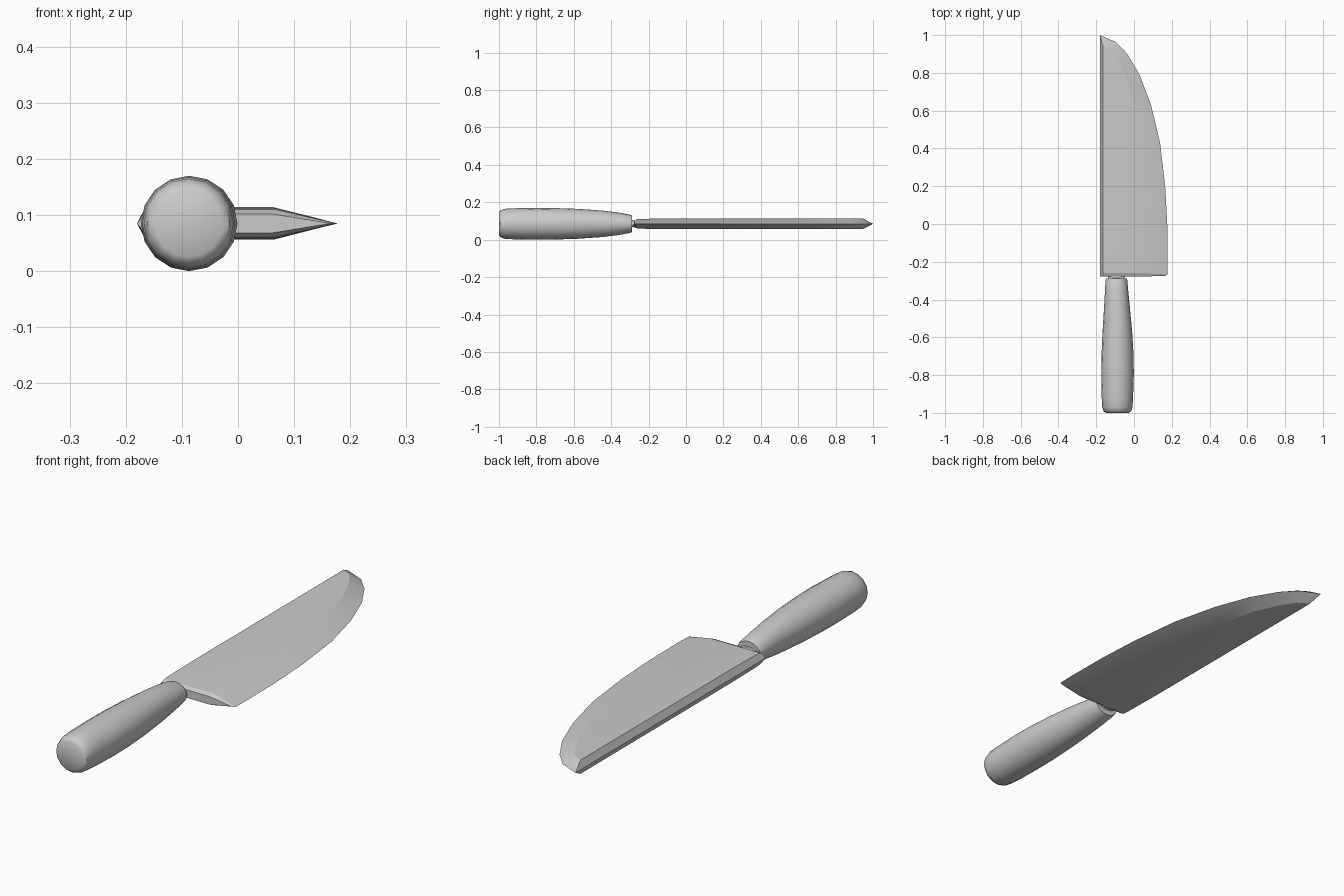
import bpy, bmesh, math

if "Cube" in bpy.data.objects:
    bpy.data.objects.remove(bpy.data.objects["Cube"])

ZC = 0.085  # height of the knife's centre plane


def loft(name, rings, angle):
    """Skin a list of equal-length closed rings and cap both ends."""
    bm = bmesh.new()
    rows = [[bm.verts.new(p) for p in ring] for ring in rings]
    n = len(rows[0])
    for a, b in zip(rows, rows[1:]):
        for i in range(n):
            j = (i + 1) % n
            bm.faces.new((a[i], a[j], b[j], b[i]))
    bm.faces.new(rows[0])
    bm.faces.new(rows[-1])
    bmesh.ops.remove_doubles(bm, verts=bm.verts, dist=0.0005)
    bmesh.ops.recalc_face_normals(bm, faces=bm.faces)
    mesh = bpy.data.meshes.new(name)
    bm.to_mesh(mesh)
    bm.free()
    obj = bpy.data.objects.new(name, mesh)
    bpy.context.collection.objects.link(obj)
    bpy.ops.object.select_all(action='DESELECT')
    obj.select_set(True)
    bpy.context.view_layer.objects.active = obj
    bpy.ops.object.shade_smooth_by_angle(angle=math.radians(angle))
    return obj


def oval(y, cx, rx, rz, sides=16):
    return [(cx + rx * math.cos(2 * math.pi * i / sides), y,
             ZC + rz * math.sin(2 * math.pi * i / sides)) for i in range(sides)]


def blade_ring(ex, ey, bx, by, h, spine_y=None):
    """Cutting edge, bevel line, flat side and pointed spine."""
    sy = by if spine_y is None else spine_y
    return [(ex, ey, ZC), (bx, by, ZC + h), (-0.165, by, ZC + h),
            (-0.18, sy, ZC), (-0.165, by, ZC - h), (bx, by, ZC - h)]


# Handle: y, centre x, radius in x, radius in z
handle = [(-1.0, -0.088, 0.060, 0.060), (-0.992, -0.088, 0.073, 0.072),
          (-0.97, -0.088, 0.080, 0.080), (-0.92, -0.088, 0.083, 0.083),
          (-0.80, -0.087, 0.086, 0.085), (-0.70, -0.087, 0.085, 0.084),
          (-0.58, -0.088, 0.079, 0.080), (-0.45, -0.090, 0.069, 0.071),
          (-0.36, -0.092, 0.062, 0.060), (-0.30, -0.093, 0.058, 0.049),
          (-0.288, -0.093, 0.055, 0.044)]
loft("handle", [oval(*r) for r in handle], 40)

# Neck between handle and blade
neck = [(-0.295, -0.093, 0.047, 0.030), (-0.285, -0.093, 0.043, 0.018),
        (-0.265, -0.093, 0.047, 0.016)]
loft("neck", [oval(*r) for r in neck], 40)

# Blade: edge x, edge y, bevel x, bevel y, half thickness
blade = [(0.165, -0.274, 0.06, -0.278, 0.017), (0.176, -0.268, 0.065, -0.26, 0.025),
         (0.178, -0.20, 0.066, -0.20, 0.027), (0.176, 0.0, 0.063, -0.05, 0.029),
         (0.165, 0.20, 0.055, 0.18, 0.029), (0.138, 0.43, 0.038, 0.40, 0.029),
         (0.090, 0.63, 0.010, 0.59, 0.029), (0.030, 0.79, -0.028, 0.745, 0.029),
         (-0.035, 0.90, -0.078, 0.855, 0.029), (-0.095, 0.963, -0.115, 0.915, 0.029),
         (-0.18, 1.0, -0.160, 0.945, 0.029, 1.0)]
loft("blade", [blade_ring(*r) for r in blade], 20)
